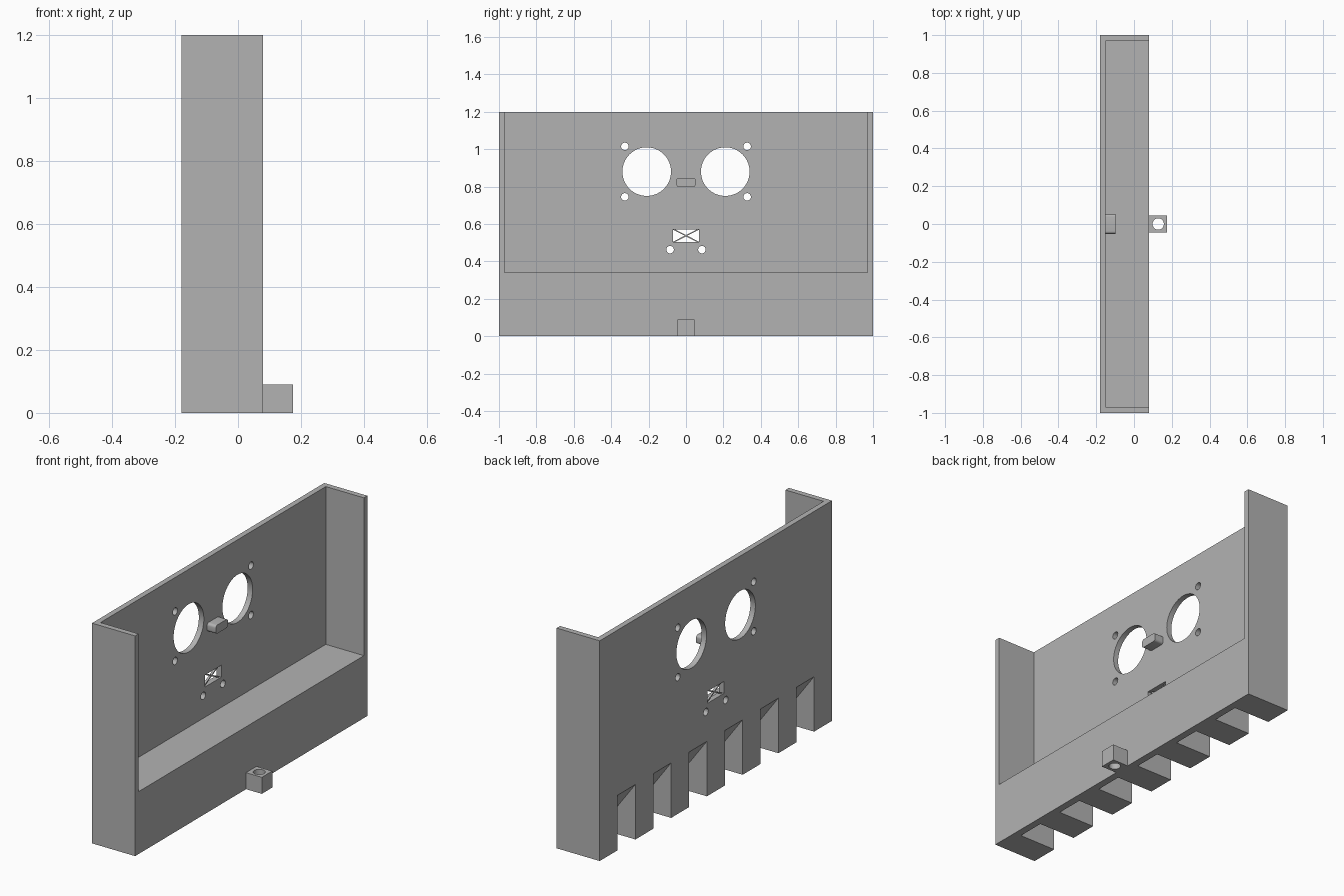
import bpy, bmesh, math
from mathutils import Vector

old = bpy.data.objects.get("Cube")
if old:
    bpy.data.objects.remove(old, do_unlink=True)

grey = bpy.data.materials.new("plain grey")
grey.use_nodes = True
colour = (0.45, 0.45, 0.45, 1)
grey.diffuse_color = colour
grey.node_tree.nodes["Principled BSDF"].inputs["Base Color"].default_value = colour


def prism(bm, points, axis, lo, hi):
    """Extrude a 2D outline along an axis (outline uses the other two axes in order)."""
    def place(p, h):
        v = list(p)
        v.insert("xyz".index(axis), h)
        return Vector(v)
    base = bm.faces.new([bm.verts.new(place(p, lo)) for p in points])
    ext = bmesh.ops.extrude_face_region(bm, geom=[base])
    verts = [g for g in ext["geom"] if isinstance(g, bmesh.types.BMVert)]
    bmesh.ops.translate(bm, verts=verts, vec=place((0, 0), hi - lo))


def rect(a0, a1, b0, b1):
    return [(a0, b0), (a1, b0), (a1, b1), (a0, b1)]


def circle(a, b, r, n=40):
    return [(a + r * math.cos(2 * math.pi * i / n), b + r * math.sin(2 * math.pi * i / n))
            for i in range(n)]


def rounded_rect(w, h, r, a, b, n=5):
    pts = []
    for k, (sa, sb) in enumerate([(1, 1), (-1, 1), (-1, -1), (1, -1)]):
        for i in range(n + 1):
            t = math.pi / 2 * (k + i / n)
            pts.append((a + sa * (w - r) + r * math.cos(t), b + sb * (h - r) + r * math.sin(t)))
    return pts


def build(name, prisms):
    bm = bmesh.new()
    for args in prisms:
        prism(bm, *args)
    bmesh.ops.recalc_face_normals(bm, faces=bm.faces[:])
    mesh = bpy.data.meshes.new(name)
    bm.to_mesh(mesh)
    bm.free()
    mesh.materials.append(grey)
    obj = bpy.data.objects.new(name, mesh)
    bpy.context.collection.objects.link(obj)
    return obj


def cut(obj, prisms):
    cutter = build("cutter", prisms)
    cutter.hide_render = True
    mod = obj.modifiers.new("cut", "BOOLEAN")
    mod.operation, mod.solver, mod.object = "DIFFERENCE", "EXACT", cutter
    bpy.context.view_layer.objects.active = obj
    bpy.ops.object.modifier_apply(modifier=mod.name)
    bpy.data.objects.remove(cutter, do_unlink=True)


def smooth(obj):
    bpy.ops.object.select_all(action="DESELECT")
    obj.select_set(True)
    bpy.context.view_layer.objects.active = obj
    bpy.ops.object.shade_smooth_by_angle(angle=math.radians(30))


BACK, WALL, FRONT = -0.18, -0.15, 0.08

# Housing: back panel, side walls and thick base shelf
housing = build("housing", [(rect(BACK, FRONT, 0, 1.2), "y", -1, 1)])
cut(housing, [(rect(WALL, FRONT + 0.1, 0.34, 1.3), "y", -0.97, 0.97)])

# Two large round openings with screw holes, and a small window with its screw holes
through = (BACK - 0.05, WALL + 0.05)
holes = [(rect(-0.07, 0.07, 0.505, 0.57), "x", *through)]
for s in (-1, 1):
    holes.append((circle(s * 0.21, 0.88, 0.13, 64), "x", *through))
    holes.append((circle(s * 0.085, 0.463, 0.02, 24), "x", *through))
    for z in (0.745, 1.015):
        holes.append((circle(s * 0.327, z, 0.02, 24), "x", *through))
cut(housing, holes)

# Row of wedge-shaped notches under the back edge
step = 2 / 13
slope = 0.30 / 0.22
wedge = [(BACK - 0.05, -0.05), (BACK + 0.22 + 0.05 / slope, -0.05),
         (BACK, 0.30), (BACK - 0.05, 0.30)]
cut(housing, [(wedge, "y", -1 + k * step, -1 + (k + 1) * step) for k in range(1, 12, 2)])
smooth(housing)

# Crossed bars in the small window
for name, s in (("window_bar_rising", 1), ("window_bar_falling", -1)):
    bar = [(-0.07, 0.5375 - s * 0.0325), (-0.056, 0.5375 - s * 0.0325),
           (0.07, 0.5375 + s * 0.0325), (0.056, 0.5375 + s * 0.0325)]
    build(name, [(bar, "x", -0.171, -0.159)])

# Rounded peg between the round openings
smooth(build("peg", [(rounded_rect(0.052, 0.0235, 0.014, 0, 0.822), "x", WALL, -0.097)]))

# Small lug with a vertical hole at the foot of the front
lug = build("lug", [(rect(FRONT, 0.175, -0.045, 0.045), "z", 0, 0.09)])
cut(lug, [(circle(0.128, 0, 0.03, 32), "z", -0.05, 0.15)])
smooth(lug)
